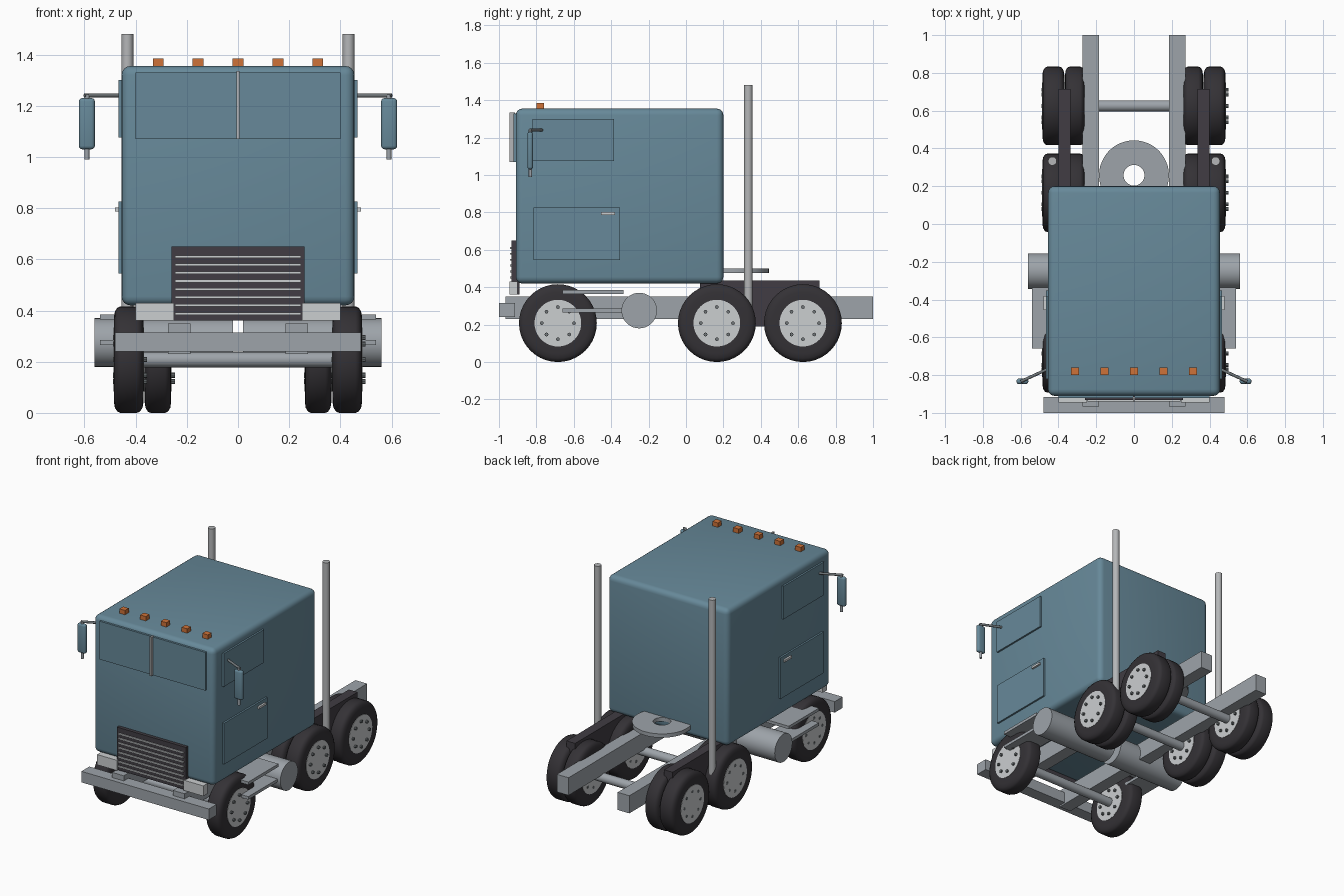
import bpy, bmesh, math
from mathutils import Vector

if "Cube" in bpy.data.objects:
    bpy.data.objects.remove(bpy.data.objects["Cube"])


def material(name, rgb):
    m = bpy.data.materials.new(name)
    m.diffuse_color = (*rgb, 1)
    m.use_nodes = True
    m.node_tree.nodes["Principled BSDF"].inputs["Base Color"].default_value = m.diffuse_color
    return m


BLUE = material("blue paint", (0.135, 0.25, 0.32))
STEEL = material("frame grey", (0.34, 0.37, 0.40))
LIGHT = material("light metal", (0.60, 0.62, 0.63))
CHROME = material("pipe metal", (0.46, 0.47, 0.48))
TYRE = material("tyre rubber", (0.034, 0.031, 0.036))
DARK = material("dark plastic", (0.052, 0.046, 0.056))
NUT = material("nut grey", (0.16, 0.18, 0.19))
AMBER = material("amber lamp", (0.62, 0.17, 0.04))


def add_object(name, bm, mat, smooth=True):
    bmesh.ops.recalc_face_normals(bm, faces=bm.faces)
    me = bpy.data.meshes.new(name)
    bm.to_mesh(me)
    bm.free()
    me.materials.append(mat)
    ob = bpy.data.objects.new(name, me)
    bpy.context.collection.objects.link(ob)
    if smooth:
        bpy.ops.object.select_all(action='DESELECT')
        bpy.context.view_layer.objects.active = ob
        ob.select_set(True)
        bpy.ops.object.shade_smooth_by_angle(angle=math.radians(35))
    return ob


def box(name, mat, x, y, z, bevel=0.0, segments=3):
    """Box from (min, max) ranges, with optional rounded edges."""
    bm = bmesh.new()
    bmesh.ops.create_cube(bm, size=1)
    for v in bm.verts:
        v.co = Vector([r[0] if c < 0 else r[1] for r, c in zip((x, y, z), v.co)])
    if bevel:
        bmesh.ops.bevel(bm, geom=bm.edges[:], offset=bevel, segments=segments,
                        profile=0.5, affect='EDGES')
    return add_object(name, bm, mat, smooth=bevel > 0)


def rod(name, mat, a, b, radius, sides=24):
    """Cylinder between two points."""
    a, b = Vector(a), Vector(b)
    bm = bmesh.new()
    bmesh.ops.create_cone(bm, cap_ends=True, segments=sides, radius1=radius,
                          radius2=radius, depth=(b - a).length)
    turn = (b - a).to_track_quat('Z', 'Y')
    for v in bm.verts:
        v.co = turn @ v.co + (a + b) / 2
    return add_object(name, bm, mat)


def lathe(name, mat, profile, centre, axis, sides=40):
    """Closed (offset, radius) profile turned about the x or z axis."""
    bm = bmesh.new()
    rings = []
    for i in range(sides):
        t = 2 * math.pi * i / sides
        ring = []
        for u, r in profile:
            p, q = r * math.cos(t), r * math.sin(t)
            co = (u, p, q) if axis == 'X' else (p, q, u)
            ring.append(bm.verts.new(Vector(co) + Vector(centre)))
        rings.append(ring)
    n = len(profile)
    for i in range(sides):
        r0, r1 = rings[i], rings[(i + 1) % sides]
        for j in range(n):
            k = (j + 1) % n
            bm.faces.new((r0[j], r0[k], r1[k], r1[j]))
    return add_object(name, bm, mat)


def span(s, a, b):
    """Range on side s (+1 right, -1 left)."""
    return (min(s * a, s * b), max(s * a, s * b))


# Cab shell
box("cab", BLUE, (-0.455, 0.455), (-0.91, 0.20), (0.42, 1.355), 0.035, 4)

# Windscreen halves and centre bar
for s in (-1, 1):
    box("windscreen", BLUE, span(s, 0.003, 0.40), (-0.922, -0.90), (1.07, 1.33))
box("windscreen_bar", CHROME, (-0.006, 0.006), (-0.943, -0.915), (1.07, 1.335))

# Roof marker lamps
for i in range(5):
    x = (i - 2) * 0.156
    box("marker_lamp", AMBER, (x - 0.021, x + 0.021), (-0.80, -0.76), (1.345, 1.385))

# Grille with slats
box("grille", DARK, (-0.26, 0.26), (-0.933, -0.89), (0.36, 0.65))
for i in range(8):
    z = 0.388 + i * 0.0318
    box("grille_slat", LIGHT, (-0.246, 0.246), (-0.941, -0.93), (z - 0.005, z + 0.005))

# Bumper, frame rails, axles
box("bumper", STEEL, (-0.48, 0.48), (-1.0, -0.915), (0.24, 0.315))
for s in (-1, 1):
    box("frame_rail", STEEL, span(s, 0.185, 0.273), (-0.965, 1.0), (0.23, 0.35))
for y in (-0.685, 0.165, 0.625):
    rod("axle", STEEL, (-0.40, y, 0.208), (0.40, y, 0.208), 0.03)

# Coupling plate with centre hole
lathe("coupling_plate", STEEL,
      [(-0.013, 0.055), (-0.013, 0.185), (0.013, 0.185), (0.013, 0.055)],
      (0, 0.258, 0.488), 'Z', 48)

for s in (-1, 1):
    # Head lamps
    box("head_lamp", LIGHT, span(s, 0.25, 0.40), (-0.945, -0.90), (0.36, 0.43))
    # Side window, door panel and handle
    box("side_window", BLUE, span(s, 0.44, 0.467), (-0.82, -0.385), (1.075, 1.30))
    box("door_panel", BLUE, span(s, 0.44, 0.467), (-0.815, -0.352), (0.545, 0.825))
    box("door_handle", LIGHT, span(s, 0.46, 0.48), (-0.455, -0.38), (0.787, 0.802))
    # Mirror on a bent arm
    box("mirror", BLUE, span(s, 0.559, 0.622), (-0.848, -0.818), (1.03, 1.23), 0.0135)
    rod("mirror_post", STEEL, (s * 0.59, -0.832, 0.99), (s * 0.59, -0.832, 1.243), 0.009, 12)
    rod("mirror_arm", NUT, (s * 0.60, -0.834, 1.24), (s * 0.45, -0.765, 1.24), 0.008, 12)
    # Fuel tank
    rod("fuel_tank", STEEL, (s * 0.02, -0.25, 0.275), (s * 0.56, -0.25, 0.275), 0.095, 36)
    # Entry steps
    for z in (0.275, 0.375):
        box("step", STEEL, span(s, 0.37, 0.54), (-0.66, -0.335), (z - 0.01, z + 0.01))
    # Exhaust stack
    rod("exhaust_stack", CHROME, (s * 0.432, 0.333, 0.29), (s * 0.432, 0.333, 1.48), 0.023)
    # Rear fender beam between the paired tyres
    box("rear_fender", DARK, span(s, 0.335, 0.40), (0.075, 0.715), (0.19, 0.435))


def wheel(x, y, half):
    """Tyre, hub disc and ring of nuts."""
    c = (x, y, 0.208)
    right = [(1.0, 0.12), (1.0, 0.165), (0.93, 0.188), (0.76, 0.203), (0.55, 0.208)]
    profile = [(half * u, r) for u, r in right]
    profile += [(-u, r) for u, r in reversed(profile)]
    lathe("tyre", TYRE, profile, c, 'X')
    rod("hub", LIGHT, (x - half - 0.002, y, c[2]), (x + half + 0.002, y, c[2]), 0.125, 40)
    for i in range(8):
        t = i * math.pi / 4
        p, q = y + 0.086 * math.cos(t), c[2] + 0.086 * math.sin(t)
        rod("wheel_nut", NUT, (x - half - 0.004, p, q), (x + half + 0.014, p, q), 0.010, 8)


# Single front wheels and paired rear wheels
for s in (-1, 1):
    wheel(s * 0.427, -0.685, 0.058)
    for y in (0.165, 0.625):
        wheel(s * 0.427, y, 0.058)
        wheel(s * 0.313, y, 0.052)
